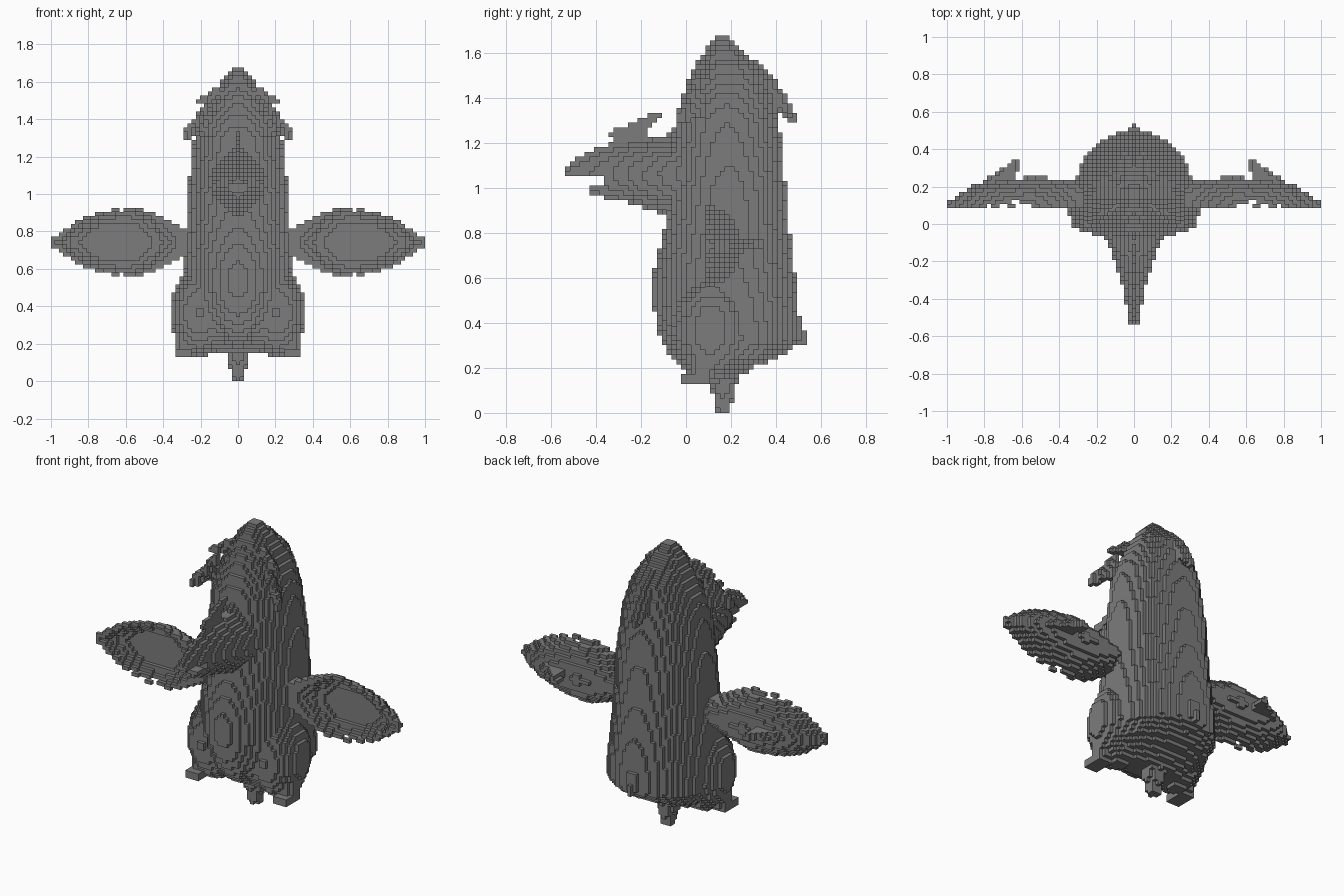
import bpy
from mathutils import Vector
from mathutils.geometry import closest_point_on_tri

if "Cube" in bpy.data.objects:
    bpy.data.objects.remove(bpy.data.objects["Cube"], do_unlink=True)

S = 2 / 93  # block size

grey = bpy.data.materials.new("stone_grey")
grey.use_nodes = True
COLOUR = (0.2, 0.2, 0.2, 1)
grey.diffuse_color = COLOUR
grey.node_tree.nodes["Principled BSDF"].inputs["Base Color"].default_value = COLOUR


def lerp(table, t):
    """Interpolate rows of (key, values...) at key t."""
    if t <= table[0][0]:
        return table[0][1:]
    for a, b in zip(table, table[1:]):
        if t <= b[0]:
            f = (t - a[0]) / (b[0] - a[0])
            return [p + (q - p) * f for p, q in zip(a[1:], b[1:])]
    return table[-1][1:]


def centre(c):
    return c[0] * S, (c[1] + 0.5) * S, (c[2] + 0.5) * S


def fill(inside, low, high):
    """Collect the grid cells whose centres lie inside a shape."""
    r = [range(int(a // S) - 1, int(b // S) + 2) for a, b in zip(low, high)]
    return {(i, j, k) for i in r[0] for j in r[1] for k in r[2]
            if k >= 0 and inside(*centre((i, j, k)))}


def mirror(cells):
    return {(-i, j, k) for i, j, k in cells}


def spike(a, b, r0, r1):
    """Tapered rod from a to b."""
    a, b = Vector(a), Vector(b)
    d = b - a

    def inside(x, y, z):
        p = Vector((x, y, z)) - a
        t = p.dot(d) / d.length_squared
        return 0 <= t <= 1 and (p - d * t).length <= r0 + (r1 - r0) * t
    low = [min(p, q) - r0 for p, q in zip(a, b)]
    high = [max(p, q) + r0 for p, q in zip(a, b)]
    return fill(inside, low, high)


def fin(a, b, c, r):
    """Triangular plate of half thickness r."""
    tri = [Vector(p) for p in (a, b, c)]

    def inside(x, y, z):
        p = Vector((x, y, z))
        return (closest_point_on_tri(p, *tri) - p).length <= r
    return fill(inside, [min(p) - r for p in zip(a, b, c)],
                [max(p) + r for p in zip(a, b, c)])


def ellipsoid(c, r):
    return fill(lambda *p: sum(((u - v) / w) ** 2 for u, v, w in zip(p, c, r)) <= 1,
                [u - w for u, w in zip(c, r)], [u + w for u, w in zip(c, r)])


# body: height, half width, front, back
BODY = [(0.15, .18, .07, .22), (0.2, .25, .01, .3), (0.25, .285, -.04, .42),
        (0.32, .305, -.08, .5), (0.5, .3, -.125, .495), (0.66, .285, -.125, .48),
        (0.85, .275, -.09, .455), (1.0, .27, -.07, .445), (1.2, .245, -.06, .425),
        (1.3, .235, -.05, .41), (1.4, .205, -.02, .39), (1.5, .16, .02, .36),
        (1.6, .095, .075, .27), (1.68, .015, .135, .185)]


def in_body(x, y, z):
    if not 0.15 <= z <= 1.68:
        return False
    w, f, b = lerp(BODY, z)
    return (x / w) ** 2 + ((y - (f + b) / 2) / ((b - f) / 2)) ** 2 <= 1


# wing: leaf with a hollowed front; distance out, half height, back
WING = [(0.2, .08, .2), (0.3, .085, .23), (0.4, .135, .245), (0.55, .188, .25),
        (0.7, .17, .24), (0.85, .12, .21), (0.94, .06, .16), (1.0, .018, .115)]


def in_wing(x, y, z):
    if not 0.2 <= x <= 1.0:
        return False
    h, back = lerp(WING, x)
    v = ((z - .742) / h) ** 2
    hollow = 1.3 * max(0, 1 - v - ((x - .65) / .33) ** 2)
    return (v <= 1 and y <= .09 + max(.02, (back - .09) * (1 - v) ** .7)
            and y >= .09 + min(.085, .085 * hollow))


# beak: forward position, half width, upper ridge, lower keel
BEAK = [(-.54, .022, 1.1, .97), (-.42, .045, 1.165, .965), (-.3, .07, 1.21, .945),
        (-.2, .105, 1.225, .915), (-.1, .135, 1.235, .88), (0.05, .18, 1.25, .86)]


def in_upper_beak(x, y, z):
    w, top, _ = lerp(BEAK, y)
    return (-.54 < y < .05 and 1.06 <= z <= top
            and abs(x) / w + ((z - 1.06) / (top - 1.06)) ** 2 <= 1)


def in_lower_beak(x, y, z):
    w, _, keel = lerp(BEAK, y)
    roof = 1.01 if y < -.36 else 1.065
    return (-.43 < y < .05 and keel <= z <= roof
            and abs(x) / w + ((1.065 - z) / (1.075 - keel)) ** 2 <= 1)


wing = fill(in_wing, (.2, .09, .55), (1, .25, .94))
wing_spur = fin((.79, .215, .745), (.635, .325, .75), (.65, .235, .745), .019)
thigh = ellipsoid((.205, .11, .37), (.155, .165, .24))
crest = (fin((.17, .04, 1.47), (.285, -.02, 1.305), (.2, .08, 1.34), .018)
         | fin((.11, .08, 1.56), (.205, .05, 1.495), (.12, .12, 1.49), .016))
foot = fill(lambda x, y, z: .25 <= x <= .33 and -.02 <= y <= .11 and .13 <= z <= .17,
            (.25, -.02, .13), (.34, .13, .2))
ankle = spike((.27, .1, .3), (.28, .07, .15), .08, .05)

parts = {
    "body": fill(in_body, (-.34, -.14, .15), (.34, .51, 1.68)),
    "belly": ellipsoid((0, .05, .54), (.2, .197, .36)),
    "left_thigh": thigh,
    "right_thigh": mirror(thigh),
    "left_wing": wing,
    "right_wing": mirror(wing),
    "left_wing_spur": wing_spur,
    "right_wing_spur": mirror(wing_spur),
    "upper_beak": fill(in_upper_beak, (-.17, -.54, 1.05), (.17, .05, 1.25)),
    "lower_beak": fill(in_lower_beak, (-.17, -.43, .86), (.17, .05, 1.07)),
    "beak_spur": fin((0, -.32, 1.235), (0, -.135, 1.32), (0, -.24, 1.2), .019),
    "left_crest": crest,
    "right_crest": mirror(crest),
    "back_crest": fin((0, .36, 1.5), (0, .478, 1.31), (0, .38, 1.38), .022)
    | fin((0, .3, 1.55), (0, .365, 1.49), (0, .3, 1.46), .016),
    "left_foot": foot | ankle,
    "right_foot": mirror(foot | ankle),
    "tail_stalk": spike((0, .165, .25), (0, .165, 0), .09, .026),
    "rump_tip": spike((0, .47, .4), (0, .525, .31), .05, .02),
}
solid = set().union(*parts.values())

# corner offsets of the block face on each side of each axis
SIDES = []
for axis in range(3):
    for side in (0, 1):
        ring = []
        for u, v in ((0, 0), (1, 0), (1, 1), (0, 1)):
            corner = [0, 0, 0]
            corner[axis] = side
            corner[(axis + 1) % 3] = u
            corner[(axis + 2) % 3] = v
            ring.append(corner)
        step = [0, 0, 0]
        step[axis] = 2 * side - 1
        SIDES.append((step, ring if side else ring[::-1]))


def build(name, cells):
    """Make the outer block faces of one part."""
    points, faces = {}, []
    for c in sorted(cells):
        for step, ring in SIDES:
            if tuple(a + b for a, b in zip(c, step)) not in solid:
                faces.append([points.setdefault(tuple(a + b for a, b in zip(c, o)),
                                                len(points)) for o in ring])
    mesh = bpy.data.meshes.new(name)
    mesh.from_pydata([((i - .5) * S, j * S, k * S) for i, j, k in points], [], faces)
    mesh.materials.append(grey)
    bpy.context.collection.objects.link(bpy.data.objects.new(name, mesh))


taken = set()
for name, cells in parts.items():
    own = cells - taken
    taken |= cells
    if own:
        build(name, own)
